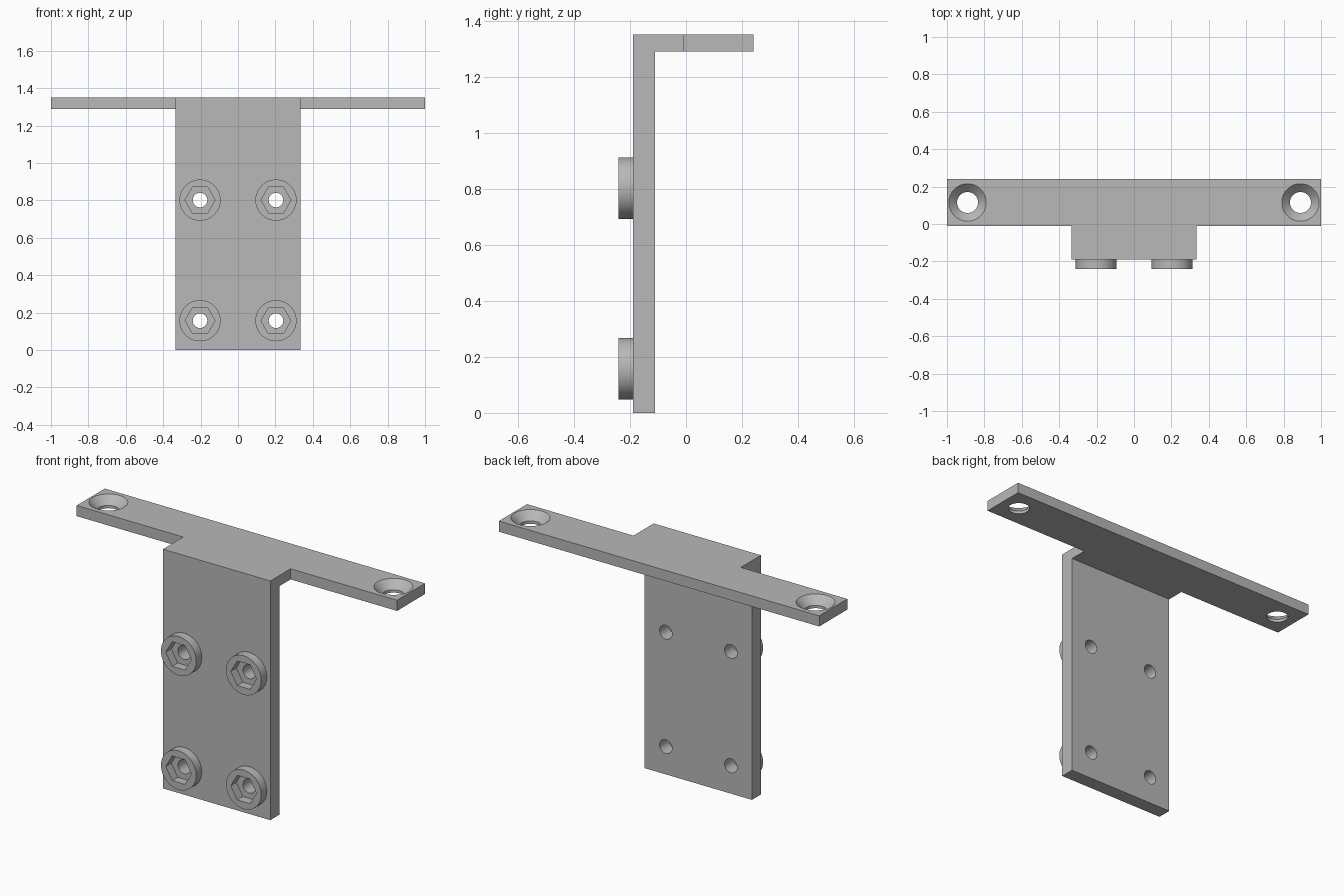
import bpy, bmesh, math
from mathutils import Matrix, Vector

if "Cube" in bpy.data.objects:
    bpy.data.objects.remove(bpy.data.objects["Cube"], do_unlink=True)

# Single flat grey
grey = bpy.data.materials.new("plain_grey")
grey.use_nodes = True
colour = (0.48, 0.48, 0.48, 1)
grey.diffuse_color = colour
grey.node_tree.nodes["Principled BSDF"].inputs["Base Color"].default_value = colour


def finish(name, bm):
    bmesh.ops.recalc_face_normals(bm, faces=bm.faces)
    mesh = bpy.data.meshes.new(name)
    bm.to_mesh(mesh)
    bm.free()
    mesh.materials.append(grey)
    obj = bpy.data.objects.new(name, mesh)
    bpy.context.collection.objects.link(obj)
    return obj


def prism(name, points, direction):
    """Extrude a closed outline along a direction."""
    bm = bmesh.new()
    face = bm.faces.new([bm.verts.new(p) for p in points])
    ext = bmesh.ops.extrude_face_region(bm, geom=[face])["geom"]
    verts = [v for v in ext if isinstance(v, bmesh.types.BMVert)]
    bmesh.ops.translate(bm, verts=verts, vec=Vector(direction))
    return finish(name, bm)


def cone(name, start, end, r1, r2, sides=64):
    """Cylinder or cone between two points."""
    start, end = Vector(start), Vector(end)
    axis = end - start
    place = Matrix.Translation((start + end) / 2)
    if abs(axis.y) > abs(axis.z):
        place = place @ Matrix.Rotation(math.radians(-90), 4, 'X')
    bm = bmesh.new()
    bmesh.ops.create_cone(bm, cap_ends=True, segments=sides, radius1=r1,
                          radius2=r2, depth=axis.length, matrix=place)
    return finish(name, bm)


def combine(obj, tool, operation):
    """Apply a boolean and discard the tool."""
    mod = obj.modifiers.new("join", 'BOOLEAN')
    mod.operation, mod.solver, mod.object = operation, 'EXACT', tool
    tool.hide_render = True
    bpy.ops.object.select_all(action='DESELECT')
    bpy.context.view_layer.objects.active = obj
    obj.select_set(True)
    bpy.ops.object.modifier_apply(modifier=mod.name)
    bpy.data.objects.remove(tool, do_unlink=True)


def smooth(obj):
    bpy.ops.object.select_all(action='DESELECT')
    bpy.context.view_layer.objects.active = obj
    obj.select_set(True)
    bpy.ops.object.shade_smooth_by_angle(angle=math.radians(25))


HALF, FRONT, BACK = 0.335, -0.19, -0.11      # upright plate
TOP, UNDER = 1.35, 1.29                      # top flange
BAR_FRONT, BAR_BACK = -0.01, 0.24

# Upright plate and T-shaped flange joined into one bracket
bracket = prism("bracket", [(-HALF, FRONT, 0), (HALF, FRONT, 0),
                            (HALF, BACK, 0), (-HALF, BACK, 0)], (0, 0, TOP))
half_tee = [(HALF, FRONT), (HALF, BAR_FRONT), (1, BAR_FRONT), (1, BAR_BACK)]
tee = half_tee + [(-x, y) for x, y in reversed(half_tee)]
flange = prism("flange", [(x, y, UNDER) for x, y in tee], (0, 0, TOP - UNDER))
combine(bracket, flange, 'UNION')

# Merge the flat faces left by the join
bm = bmesh.new()
bm.from_mesh(bracket.data)
bmesh.ops.remove_doubles(bm, verts=bm.verts, dist=0.0001)
bmesh.ops.dissolve_limit(bm, angle_limit=math.radians(1), verts=bm.verts, edges=bm.edges)
bm.to_mesh(bracket.data)
bm.free()

for side, label in ((-1, "right"), (1, "left")):
    # Countersunk screw holes at the ends of the bar
    x, y = side * 0.89, 0.115
    combine(bracket, cone("hole", (x, y, 1.2), (x, y, 1.4), 0.056, 0.056), 'DIFFERENCE')
    # the cone continues above the surface at the same slope
    combine(bracket, cone("sink", (x, y, TOP - 0.045), (x, y, TOP + 0.02), 0.055, 0.12),
            'DIFFERENCE')

    # Round bosses with hexagonal pockets and bolt holes through the plate
    x = side * 0.203
    for z, level in ((0.157, "lower"), (0.802, "upper")):
        combine(bracket, cone("bolt", (x, -0.3, z), (x, 0, z), 0.039, 0.039), 'DIFFERENCE')
        boss = cone(f"{level}_{label}_boss", (x, -0.24, z), (x, FRONT, z), 0.11, 0.11)
        hexagon = [(x + 0.08 * math.cos(math.radians(60 * i)), -0.3,
                    z + 0.08 * math.sin(math.radians(60 * i))) for i in range(6)]
        combine(boss, prism("pocket", hexagon, (0, 0.2, 0)), 'DIFFERENCE')
        smooth(boss)

smooth(bracket)
